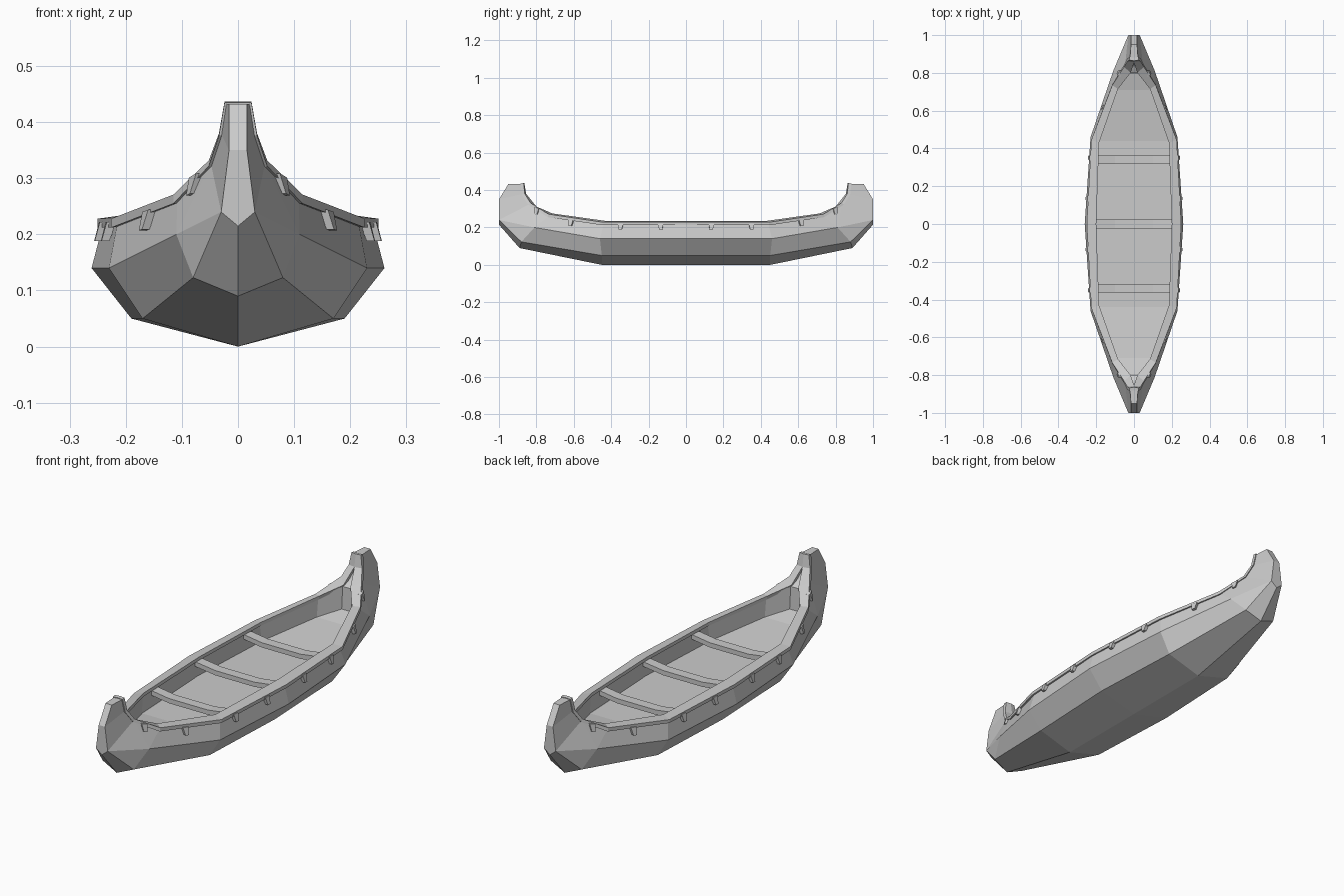
import bpy
import bmesh
from mathutils import Vector

if "Cube" in bpy.data.objects:
    bpy.data.objects.remove(bpy.data.objects["Cube"])


def mesh_object(name, quads, signs=((1, 1),)):
    """Mesh from loose faces, repeated with the given x and y signs."""
    bm = bmesh.new()
    for sx, sy in signs:
        for f in quads:
            clean = []
            for p in [Vector((p[0] * sx, p[1] * sy, p[2])) for p in f]:
                if all((p - q).length > 1e-5 for q in clean):
                    clean.append(p)
            if len(clean) > 2:
                bm.faces.new([bm.verts.new(p) for p in clean])
    bmesh.ops.remove_doubles(bm, verts=bm.verts, dist=1e-4)
    bmesh.ops.recalc_face_normals(bm, faces=bm.faces)
    me = bpy.data.meshes.new(name)
    bm.to_mesh(me)
    bm.free()
    ob = bpy.data.objects.new(name, me)
    bpy.context.collection.objects.link(ob)
    return ob


QUARTERS = ((1, 1), (-1, 1), (1, -1), (-1, -1))


def strip(a, b):
    """Quads between two lines of points."""
    return [(a[i], a[i + 1], b[i + 1], b[i]) for i in range(len(a) - 1)]


def mid(line):
    """Line projected to the centre plane."""
    return [(0, p[1], p[2]) for p in line]


# hull lines, from midship to the end
keel = [(0, 0, 0), (0, .45, 0), (0, .89, .09), (0, 1, .215)]
bilge = [(.19, 0, .05), (.17, .45, .05), (.08, .88, .123), (.03, 1, .24)]
wide = [(.261, 0, .14), (.23, .46, .14), (.11, .81, .20)]
gun = [(.24, 0, .22), (.215, .44, .22), (.108, .73, .262),
       (.048, .835, .325), (.03, .868, .38), (.021, .88, .432)]
stem = [bilge[3], (.016, 1, .35), (.016, .95, .432), gun[5]]
inner = [(.205, 0, .225), (.19, .43, .225), (.09, .718, .265), (.022, .80, .305)]
floor = [(.207, 0, .145), (.185, .44, .145), (.092, .71, .178), (.025, .797, .20)]

# hull shell: outside, stem, rim, inner walls and floor
faces = strip(keel, bilge) + strip(bilge[:3], wide) + strip(wide, gun[:3])
faces += [(wide[2], bilge[2], stem[0]), (wide[2], stem[0], gun[3]),
          (wide[2], gun[3], gun[2]), (stem[0], stem[1], gun[4], gun[3]),
          (stem[1], stem[2], gun[5], gun[4])]
faces += strip(mid(stem), stem)
faces.append((keel[3], mid(stem)[0], stem[0]))
faces += strip(gun[:4], inner) + strip(inner, floor) + strip(floor, mid(floor))
faces += strip(gun[3:], mid(gun[3:]))
faces += [(gun[3], inner[3], mid(inner)[3], mid(gun)[3]),
          (inner[3], floor[3], mid(floor)[3], mid(inner)[3])]
mesh_object("hull", faces, QUARTERS)

# gunwale rail running up the back of each stem
outer_top = [(.25, 0, .228), (.226, .445, .228), (.115, .735, .271),
             (.052, .832, .332), (.034, .862, .38), (.024, .868, .437)]
inner_top = [(.20, 0, .235), (.185, .43, .235), (.085, .715, .275),
             (.018, .80, .312), (0, .855, .38), (0, .864, .437)]
drop = [(0, 0, -.016), (0, 0, -.016), (0, .004, -.016),
        (0, .012, -.01), (0, .016, -.004), (0, .016, -.002)]


def lowered(line):
    return [tuple(Vector(p) + Vector(d)) for p, d in zip(line, drop)]


ol, il = lowered(outer_top), lowered(inner_top)
faces = strip(outer_top, inner_top) + strip(inner_top[:5], il[:5])
faces += strip(il, ol) + strip(ol, outer_top)
faces.append((outer_top[5], inner_top[5], il[5], ol[5]))
mesh_object("gunwale_rail", faces, QUARTERS)

# three thwarts, slightly bowed down in the middle
for n, (y, half) in enumerate(((-.34, .205), (0, .215), (.34, .205))):
    top = [(-half, .222), (-.1, .207), (.1, .207), (half, .222)]
    lines = [[(x, y + s * .023, z - d) for x, z in top]
             for s, d in ((-1, 0), (1, 0), (1, .022), (-1, .022))]
    quads = [q for i in range(4) for q in strip(lines[i], lines[(i + 1) % 4])]
    quads += [[l[0] for l in lines], [l[-1] for l in lines]]
    mesh_object("thwart_%d" % n, quads)

# tapered lashings lying on the hull below the rail: top centre, side direction
faces = []
for pos, along in (((.238, .135, .222), (-.05, 1, 0)),
                   ((.226, .35, .222), (-.07, 1, 0)),
                   ((.157, .615, .242), (-.38, 1, .14)),
                   ((.073, .797, .305), (-.5, 1, .3))):
    c, t = Vector(pos), Vector(along).normalized()
    out = Vector((t.y, -t.x, 0)).normalized()
    down = out * .011 + Vector((0, 0, -.034))
    rings = []
    for off, w, d in ((Vector(), .015, .009), (down, .008, .007)):
        rings.append([c + off + t * w * a + out * d * b
                      for a, b in ((-1, -1), (1, -1), (1, 1), (-1, 1))])
    faces += strip(rings[0] + rings[0][:1], rings[1] + rings[1][:1])
    faces += rings
mesh_object("lashings", faces, QUARTERS)
